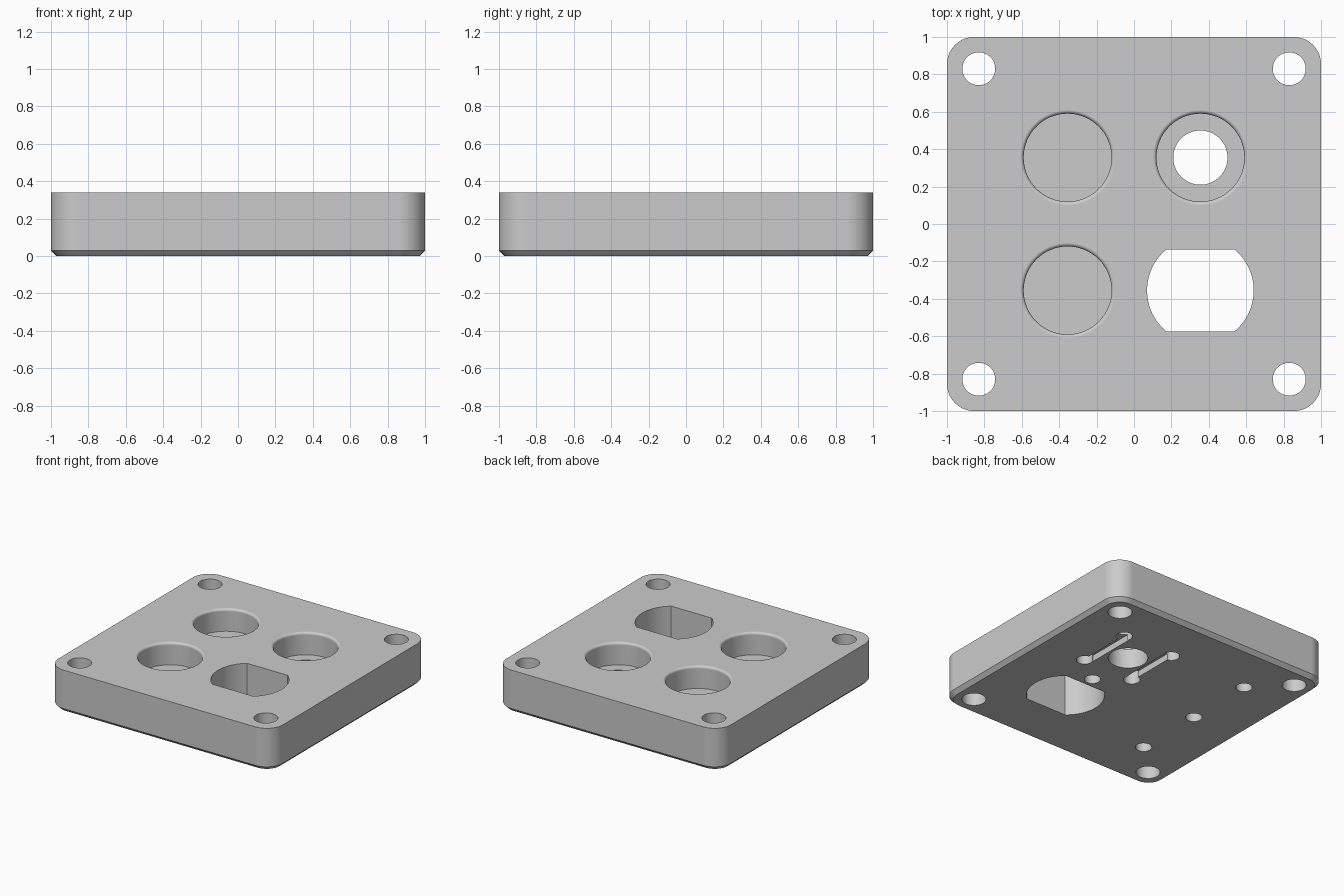
import bpy, bmesh, math

if "Cube" in bpy.data.objects:
    bpy.data.objects.remove(bpy.data.objects["Cube"])

H = 0.34          # plate height
C = 0.355         # offset of the four main openings
grey = bpy.data.materials.new("light_grey")
grey.diffuse_color = (0.6, 0.6, 0.6, 1)
grey.use_nodes = True
grey.node_tree.nodes["Principled BSDF"].inputs["Base Color"].default_value = grey.diffuse_color


def make(name, rings, cap=True):
    """Solid lofted through closed rings of equal length, bottom to top."""
    bm = bmesh.new()
    loops = [[bm.verts.new(p) for p in r] for r in rings]
    n = len(loops[0])
    for a, b in zip(loops, loops[1:]):
        for i in range(n):
            j = (i + 1) % n
            bm.faces.new((a[i], a[j], b[j], b[i]))
    bm.faces.new(loops[0][::-1])
    bm.faces.new(loops[-1])
    bmesh.ops.recalc_face_normals(bm, faces=bm.faces)
    me = bpy.data.meshes.new(name)
    bm.to_mesh(me)
    bm.free()
    ob = bpy.data.objects.new(name, me)
    bpy.context.collection.objects.link(ob)
    me.materials.append(grey)
    return ob


def rounded_square(half, r, z, steps=10):
    pts = []
    for q, (sx, sy) in enumerate([(1, 1), (-1, 1), (-1, -1), (1, -1)]):
        for k in range(steps + 1):
            a = math.pi / 2 * (q + k / steps)
            pts.append((sx * (half - r) + r * math.cos(a),
                        sy * (half - r) + r * math.sin(a), z))
    return pts


def circle(x, y, r, z, n=64):
    return [(x + r * math.cos(2 * math.pi * i / n),
             y + r * math.sin(2 * math.pi * i / n), z) for i in range(n)]


def bore(name, x, y, r, z0, z1, n=48):
    return make(name, [circle(x, y, r, z0, n), circle(x, y, r, z1, n)])


def prism(name, outline, z0, z1):
    return make(name, [[(x, y, z) for x, y in outline] for z in (z0, z1)])


# plate with rounded corners and a bevelled underside
plate = make("plate", [rounded_square(0.97, 0.115, 0),
                       rounded_square(1, 0.145, 0.03),
                       rounded_square(1, 0.145, H)])
cutters = []

# corner mounting holes
for sx in (-1, 1):
    for sy in (-1, 1):
        cutters.append(bore("mount_hole", 0.83 * sx, 0.83 * sy, 0.088, -0.1, 0.5))

# three round pockets with a softened lip
for x, y in ((-C, C), (C, C), (-C, -C)):
    prof = [(0.235, 0.16)]
    for k in range(7):
        t = math.pi / 2 * k / 6
        prof.append((0.255 - 0.02 * math.cos(t), H - 0.02 + 0.02 * math.sin(t)))
    prof.append((0.255, H + 0.1))
    cutters.append(make("pocket", [circle(x, y, r, z) for r, z in prof]))

# centre hole through one pocket
cutters.append(bore("centre_hole", C, C, 0.145, -0.1, 0.3, 64))

# flat-sided round opening
R, F = 0.285, 0.22
a0 = math.asin(F / R)
flat = []
for base in (0, math.pi):
    for k in range(25):
        a = base - a0 + 2 * a0 * k / 24
        flat.append((C + R * math.cos(a), -C + R * math.sin(a)))
cutters.append(prism("flat_sided_opening", flat, -0.1, 0.5))

# blind screw holes in the underside
screws = [(C + 0.225 * i, C + 0.225 * j) for i in (-1, 1) for j in (-1, 1)]
screws += [(C, -0.05)] + [(-0.57, y) for y in (-0.57, 0, 0.57)]
for x, y in screws:
    cutters.append(bore("screw_hole", x, y, 0.06, -0.1, 0.2, 32))

# shallow grooves beside the centre hole
for s in (-1, 1):
    x = C + 0.2 * s
    cutters.append(prism("groove", [(x - 0.035, C - 0.2), (x + 0.035, C - 0.2),
                                    (x + 0.035, C + 0.2), (x - 0.035, C + 0.2)],
                         -0.1, 0.05))

# cut everything out of the plate
for c in cutters:
    c.hide_render = True
    m = plate.modifiers.new(c.name, "BOOLEAN")
    m.operation, m.solver, m.object = "DIFFERENCE", "EXACT", c
dg = bpy.context.evaluated_depsgraph_get()
done = bpy.data.meshes.new_from_object(plate.evaluated_get(dg))
plate.modifiers.clear()
plate.data = done
for c in cutters:
    bpy.data.objects.remove(c)

# smooth curves, crisp edges
bpy.context.view_layer.objects.active = plate
plate.select_set(True)
bpy.ops.object.shade_smooth_by_angle(angle=math.radians(30))
w = plate.modifiers.new("flat_face_normals", "WEIGHTED_NORMAL")
w.keep_sharp = True
